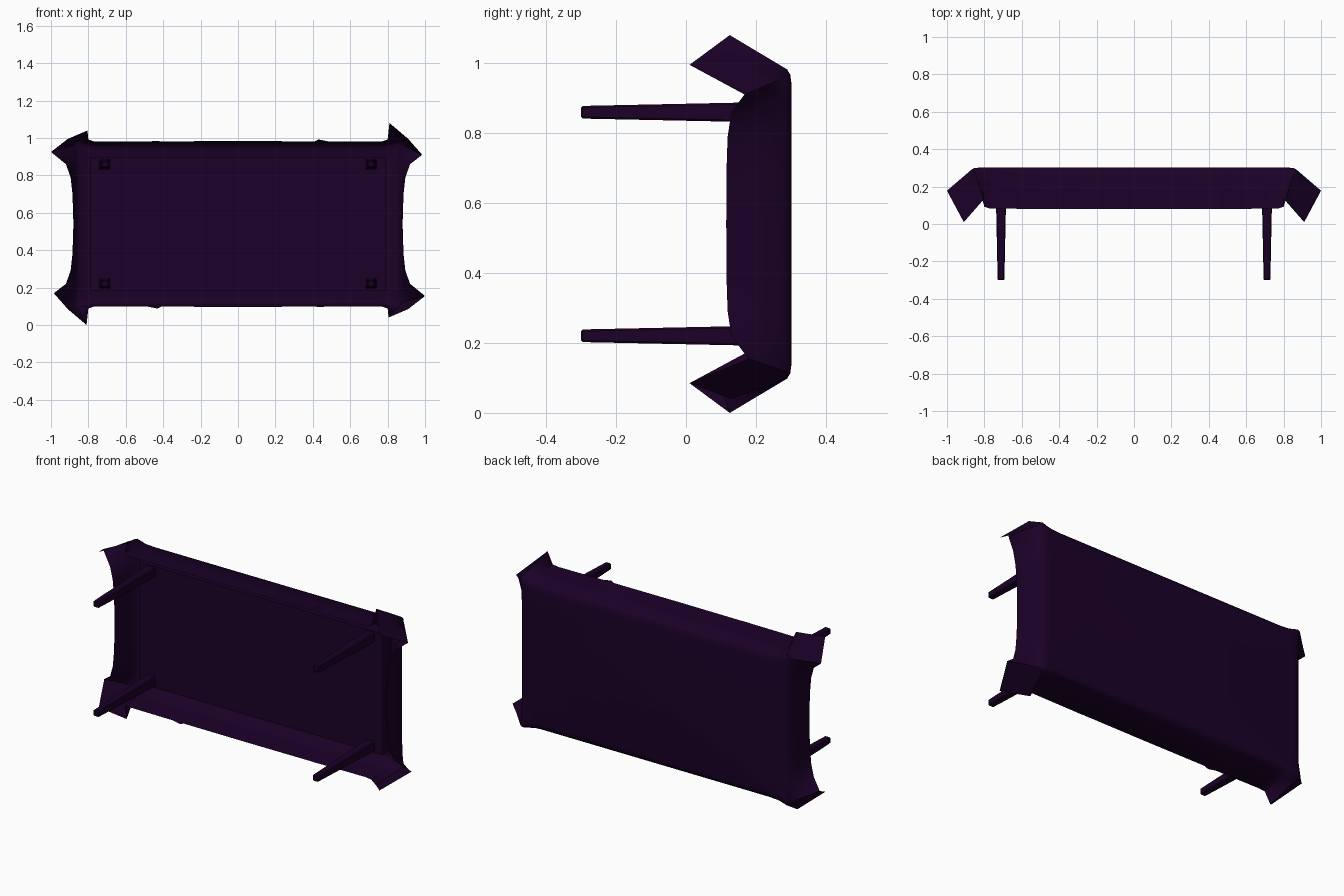
import bpy, bmesh
from mathutils import Vector

if "Cube" in bpy.data.objects:
    bpy.data.objects.remove(bpy.data.objects["Cube"])

CZ = 0.54  # height of the table's centre line (table lies on its side, top facing +y)

mat = bpy.data.materials.new("dark_purple")
mat.diffuse_color = (0.0105, 0.0003, 0.02, 1)
mat.use_nodes = True
mat.node_tree.nodes["Principled BSDF"].inputs["Base Color"].default_value = mat.diffuse_color


def make(name, bm, angle=0.6):
    me = bpy.data.meshes.new(name)
    bm.to_mesh(me)
    bm.free()
    ob = bpy.data.objects.new(name, me)
    bpy.context.collection.objects.link(ob)
    me.materials.append(mat)
    bpy.ops.object.select_all(action='DESELECT')
    ob.select_set(True)
    bpy.context.view_layer.objects.active = ob
    bpy.ops.object.shade_smooth_by_angle(angle=angle)
    return ob


def quarter(sx, sz):
    """Columns of one cloth quarter, short-side middle to long-side middle.
    Each column is (shoulder point, hem point)."""
    main = sx * sz > 0
    a = (0.985, 0.168, 0.37) if main else (1.0, 0.178, 0.385)
    b = (0.81, 0.125, 0.54) if main else (0.805, 0.13, 0.50)
    notch = 0.452 if main else 0.443
    return [
        ((0.866, 0.283, 0.00), (0.880, 0.115, 0.00)),
        ((0.866, 0.283, 0.16), (0.885, 0.116, 0.16)),
        ((0.866, 0.283, 0.26), (0.895, 0.119, 0.25)),
        ((0.868, 0.283, 0.35), (0.920, 0.130, 0.32)),
        ((0.873, 0.287, 0.422), a),
        ((0.870, 0.289, 0.436), (0.91, 0.010, 0.455)),   # hanging cloth corner
        ((0.856, 0.289, 0.442), b),
        ((0.800, 0.283, 0.430), (0.800, 0.092, 0.452)),
        ((0.740, 0.283, 0.426), (0.770, 0.083, 0.442)),
        ((0.480, 0.283, 0.426), (0.480, 0.080, 0.442)),
        ((0.430, 0.283, 0.426), (0.430, 0.080, notch)),
        ((0.410, 0.283, 0.426), (0.410, 0.080, 0.442)),
        ((0.000, 0.283, 0.426), (0.000, 0.080, 0.443)),
    ]


# Tablecloth: rings of points from the flat top, over the rounded edge, to the hem
columns = []
for sx, sz, rev in ((1, 1, False), (-1, 1, True), (-1, -1, False), (1, -1, True)):
    q = quarter(sx, sz)
    q = q[::-1] if rev else q
    for top, hem in q[:-1]:
        t = Vector((top[0] * sx, top[1], top[2] * sz))
        h = Vector((hem[0] * sx, hem[1], hem[2] * sz))
        flat = Vector((t.x * 0.945, 0.302, t.z * 0.90))
        edge = Vector((t.x * 0.982, 0.298, t.z * 0.966))
        columns.append([flat, edge, t, t.lerp(h, 0.5), h])

bm = bmesh.new()
grid = [[bm.verts.new((p.x, p.y, p.z + CZ)) for p in col] for col in columns]
n = len(grid)
for i in range(n):
    c, d = grid[i], grid[(i + 1) % n]
    for k in range(4):
        bm.faces.new((c[k], c[k + 1], d[k + 1], d[k]))
cap = bm.faces.new([c[0] for c in grid])
bmesh.ops.recalc_face_normals(bm, faces=bm.faces)
if cap.normal.y < 0:
    bmesh.ops.reverse_faces(bm, faces=bm.faces)
make("tablecloth", bm, 1.0)

# Table board under the cloth
bm = bmesh.new()
bmesh.ops.create_cube(bm, size=1)
for v in bm.verts:
    v.co = (v.co.x * 1.58, 0.25 + v.co.y * 0.08, CZ + v.co.z * 0.71)
make("table_board", bm)

# Four square tapered legs with softened edges
for sx in (-1, 1):
    for sz in (-1, 1):
        bm = bmesh.new()
        bmesh.ops.create_cube(bm, size=1)
        for v in bm.verts:
            tip = v.co.y < 0
            w = 0.036 if tip else 0.058
            v.co = (sx * 0.711 + v.co.x * w, -0.30 if tip else 0.225,
                    CZ + sz * 0.3195 + v.co.z * w)
        bmesh.ops.bevel(bm, geom=bm.edges[:], offset=0.005, segments=1, affect='EDGES')
        make("table_leg", bm)
